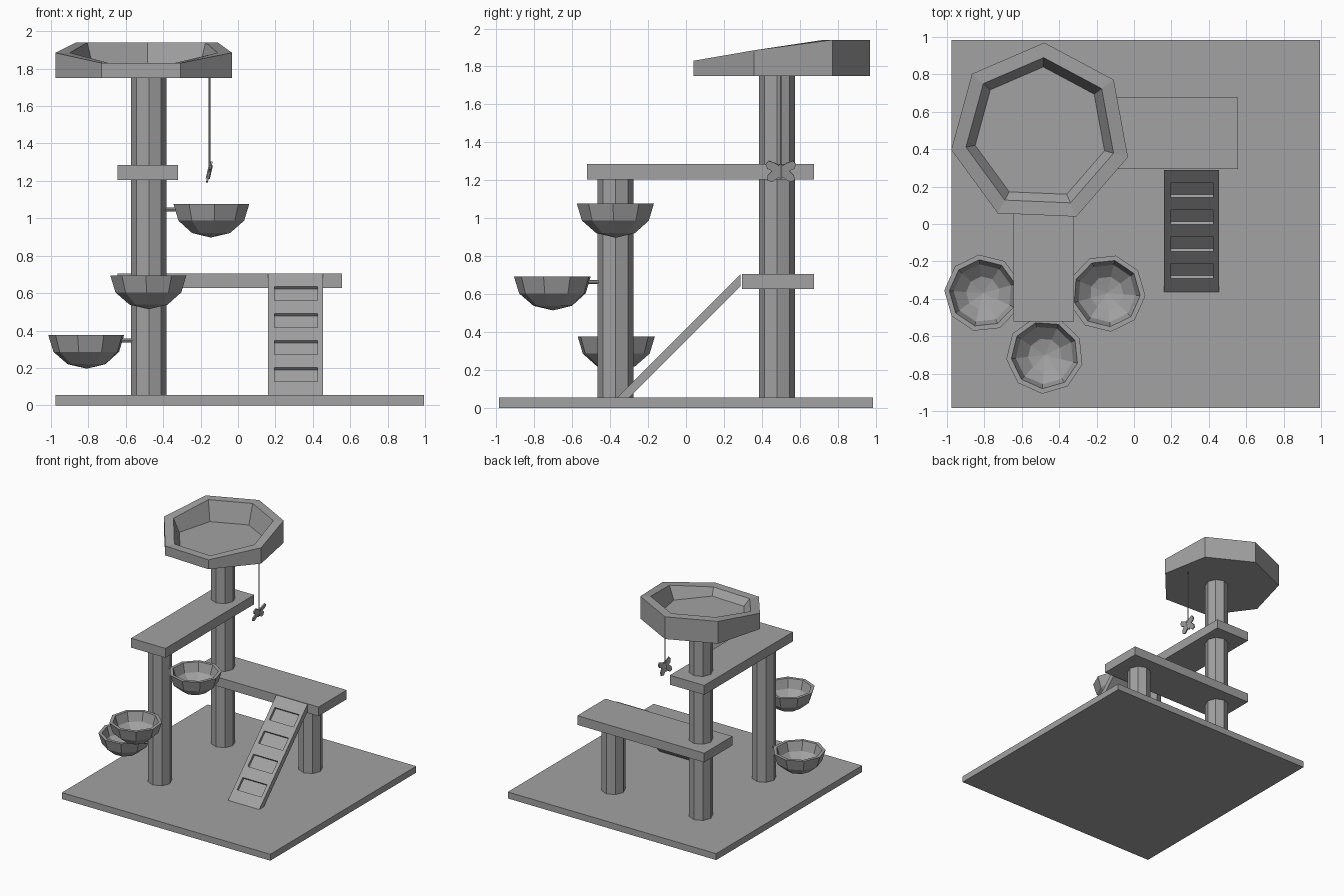
import bpy, bmesh
from math import sin, cos, pi, radians
from mathutils import Matrix, Vector

old = bpy.data.objects.get("Cube")
if old:
    bpy.data.objects.remove(old, do_unlink=True)

grey = bpy.data.materials.new("plain grey")
grey.use_nodes = True
grey.diffuse_color = (0.36, 0.36, 0.36, 1)
grey.node_tree.nodes["Principled BSDF"].inputs["Base Color"].default_value = grey.diffuse_color


def finish(name, bm):
    bmesh.ops.remove_doubles(bm, verts=bm.verts, dist=1e-5)
    bmesh.ops.recalc_face_normals(bm, faces=bm.faces)
    mesh = bpy.data.meshes.new(name)
    bm.to_mesh(mesh)
    bm.free()
    mesh.materials.append(grey)
    obj = bpy.data.objects.new(name, mesh)
    bpy.context.collection.objects.link(obj)
    return obj


def box(name, x0, x1, y0, y1, z0, z1):
    bm = bmesh.new()
    bmesh.ops.create_cube(bm, size=1)
    for v in bm.verts:
        v.co = Vector((x0 if v.co.x < 0 else x1,
                       y0 if v.co.y < 0 else y1,
                       z0 if v.co.z < 0 else z1))
    return finish(name, bm)


def ring(cx, cy, r, z, sides, phase=0.0):
    """One polygon ring; z is a height or a list of heights per corner."""
    zs = z if isinstance(z, list) else [z] * sides
    turn = 2 * pi / sides
    return [(cx + r * cos(phase + k * turn), cy + r * sin(phase + k * turn), zs[k])
            for k in range(sides)]


def loft(name, rings, caps=True):
    """Join a series of rings into one skin."""
    bm = bmesh.new()
    loops = [[bm.verts.new(p) for p in r] for r in rings]
    n = len(rings[0])
    for a, b in zip(loops, loops[1:]):
        for k in range(n):
            m = (k + 1) % n
            bm.faces.new((a[k], a[m], b[m], b[k]))
    if caps:
        bm.faces.new(loops[0])
        bm.faces.new(loops[-1])
    return finish(name, bm)


def post(name, x, y, z0, z1, r=0.094, sides=8):
    return loft(name, [ring(x, y, r, z0, sides), ring(x, y, r, z1, sides)])


# Base, platforms and posts
box("base", -0.975, 0.995, -0.985, 0.985, 0, 0.055)
box("lower_platform", -0.645, 0.555, 0.295, 0.675, 0.628, 0.706)
box("upper_platform", -0.645, -0.32, -0.522, 0.675, 1.205, 1.285)
post("tall_post", -0.477, 0.48, 0.05, 1.76)
post("bowl_post", -0.477, -0.372, 0.05, 1.21)
post("short_post", 0.35, 0.48, 0.05, 0.63)

# Seven sided bed, its rim rising to the back
rim = [1.94, 1.94, 1.885, 1.83, 1.83, 1.885, 1.94]
bx, by, ph = -0.5, 0.485, radians(87.6)
loft("bed_tray", [ring(bx, by, 0.485, 1.75, 7, ph), ring(bx, by, 0.485, rim, 7, ph),
                  ring(bx, by, 0.405, rim, 7, ph), ring(bx, by, 0.355, 1.775, 7, ph)])


# Three bowls around the front post, each on a short arm
def bowl(name, angle, top):
    a = radians(angle)
    cx, cy = -0.477 + 0.331 * cos(a), -0.37 + 0.331 * sin(a)
    steps = [radians(d) for d in (90, 60, 30, 0)]
    outer = [(0.207 * cos(t), top - 0.18 * sin(t)) for t in steps]
    inner = [(0.18 * cos(t), top - 0.155 * sin(t)) for t in reversed(steps)]
    loft(name, [ring(cx, cy, r, z, 9, a - radians(4)) for r, z in outer + inner], caps=False)
    arm = post(name + "_arm", 0, 0, 0.08, 0.145, 0.011)
    arm.matrix_world = (Matrix.Translation((-0.477, -0.37, top - 0.03))
                        @ Matrix.Rotation(a, 4, 'Z') @ Matrix.Rotation(pi / 2, 4, 'Y'))


bowl("left_bowl", 0, 1.077)
bowl("front_bowl", -90, 0.694)
bowl("right_bowl", 180, 0.376)

# Sloping ramp with four pockets sunk into its top
xs = [0.16, 0.195, 0.425, 0.455]
ys = [-0.363]
for k in range(4):
    mid = -0.253 + k * 0.1443
    ys += [mid - 0.038, mid + 0.038]
ys.append(0.288)
bm = bmesh.new()
grid = [[bm.verts.new((x, y, y + 0.418)) for x in xs] for y in ys]
pockets = []
for j in range(len(ys) - 1):
    for i in range(3):
        f = bm.faces.new((grid[j][i], grid[j][i + 1], grid[j + 1][i + 1], grid[j + 1][i]))
        if i == 1 and j % 2 == 1:
            pockets.append(f)
border = [e for e in bm.edges if e.is_boundary]
skirt = bmesh.ops.extrude_edge_only(bm, edges=border)["geom"]
for v in [g for g in skirt if isinstance(g, bmesh.types.BMVert)]:
    if v.co.y < -0.36:
        v.co.y += 0.065
    else:
        v.co.z -= 0.065
bmesh.ops.holes_fill(bm, edges=[e for e in bm.edges if e.is_boundary], sides=0)
for f in bmesh.ops.extrude_discrete_faces(bm, faces=pockets)["faces"]:
    for v in f.verts:
        v.co += Vector((0, 0.015, -0.015))
finish("ramp", bm)

# Hanging toy: string, flat wings and a small body
post("toy_string", -0.153, 0.5, 1.25, 1.755, 0.005, 6)
half = [(0, 0.022), (0.03, 0.042), (0.065, 0.055), (0.08, 0.035), (0.072, 0.012), (0.045, 0),
        (0.07, -0.025), (0.072, -0.052), (0.045, -0.06), (0.02, -0.04), (0, -0.03)]
outline = half + [(-y, z) for y, z in reversed(half[1:-1])]
wings = loft("toy_wings", [[(x, y, z) for y, z in outline] for x in (-0.005, 0.005)])
body = post("toy_body", 0, 0, -0.04, 0.035, 0.011, 6)
for part in (wings, body):
    part.matrix_world = Matrix.Translation((-0.153, 0.5, 1.25)) @ Matrix.Rotation(radians(13), 4, 'Y')
